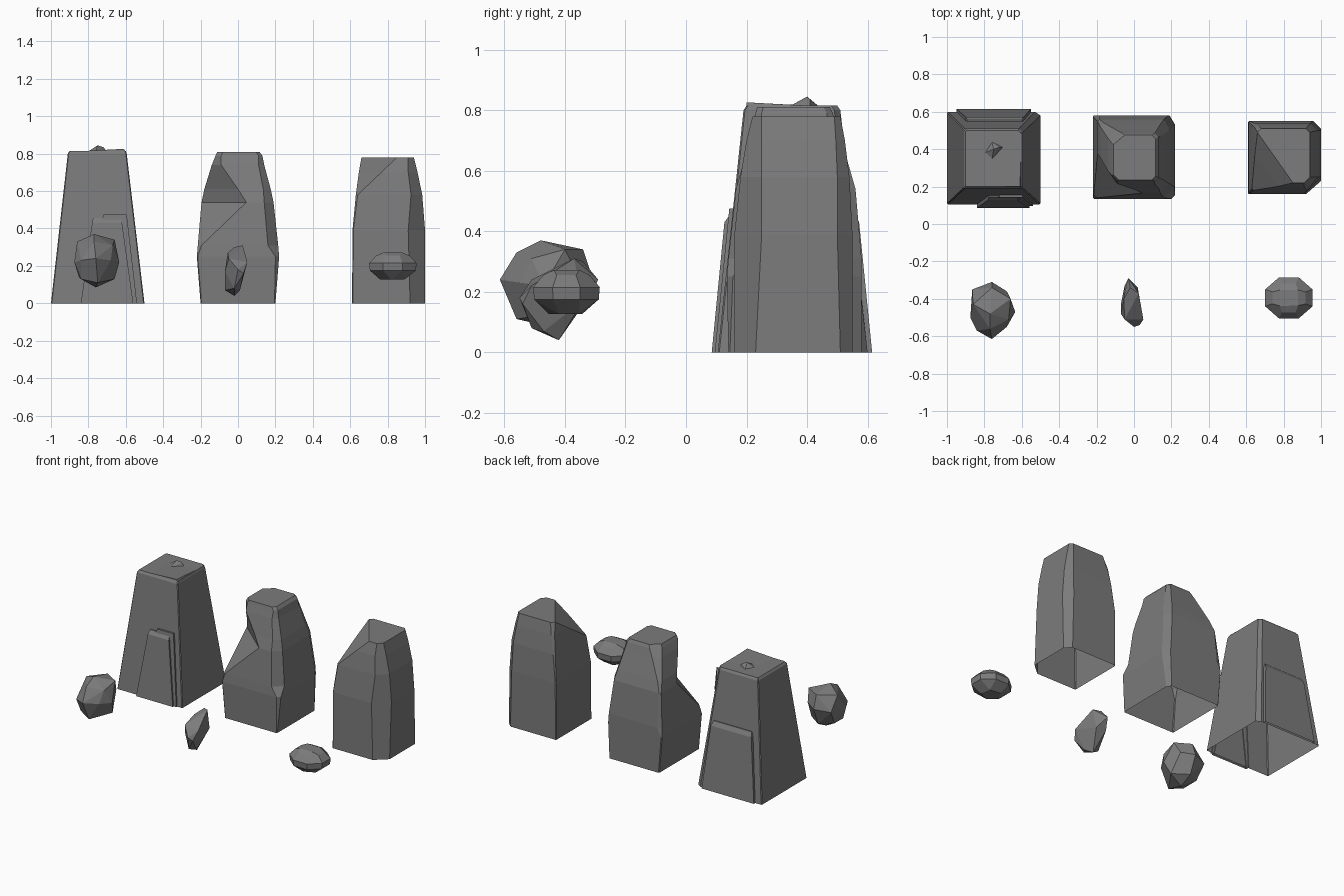
import bpy, bmesh, math

stone = bpy.data.materials.new("dark_stone")
stone.diffuse_color = (0.2, 0.2, 0.2, 1)

def finish(bm, name):
    bmesh.ops.remove_doubles(bm, verts=bm.verts, dist=0.0005)
    bmesh.ops.recalc_face_normals(bm, faces=bm.faces)
    me = bpy.data.meshes.new(name)
    bm.to_mesh(me)
    bm.free()
    me.materials.append(stone)
    ob = bpy.data.objects.new(name, me)
    bpy.context.collection.objects.link(ob)
    return ob

def loft(name, rings):
    """Open-bottomed. Ring: z, x0, x1, y0, y1, then (dx, dy) corner cuts FL, FR, BR, BL."""
    bm = bmesh.new()
    loops = []
    for z, x0, x1, y0, y1, *cuts in rings:
        a, b, c, d = cuts if cuts else [(0.002, 0.002)] * 4
        pts = [(x0, y0 + a[1]), (x0 + a[0], y0), (x1 - b[0], y0), (x1, y0 + b[1]),
               (x1, y1 - c[1]), (x1 - c[0], y1), (x0 + d[0], y1), (x0, y1 - d[1])]
        loops.append([bm.verts.new((x, y, z)) for x, y in pts])
    for lo, hi in zip(loops, loops[1:]):
        for i in range(8):
            j = (i + 1) % 8
            bm.faces.new((lo[i], lo[j], hi[j], hi[i]))
    bm.faces.new(loops[-1])
    return finish(bm, name)

def slab(name, rings, y_in):
    """Panel on a pillar face: outline ring heights with outer y, no inner face."""
    bm = bmesh.new()
    rows = []
    for z, x0, x1, y in rings:
        rows.append([bm.verts.new(p) for p in ((x0, y_in(z), z), (x0, y, z), (x1, y, z), (x1, y_in(z), z))])
    for lo, hi in zip(rows, rows[1:]):
        for i in range(3):
            bm.faces.new((lo[i], lo[i + 1], hi[i + 1], hi[i]))
    bm.faces.new(rows[-1])
    return finish(bm, name)

def rock(name, pts):
    bm = bmesh.new()
    for p in pts:
        bm.verts.new(p)
    bmesh.ops.convex_hull(bm, input=bm.verts)
    loose = [v for v in bm.verts if not v.link_faces]
    bmesh.ops.delete(bm, geom=loose, context='VERTS')
    bmesh.ops.dissolve_limit(bm, angle_limit=math.radians(8), verts=bm.verts, edges=bm.edges)
    return finish(bm, name)

S = (0.005, 0.005)
M = (0.03, 0.03)

# Tapered left pillar with slabs on front and back
loft("tapered_pillar", [
    (0.00, -1.00, -0.50, 0.105, 0.60, S, S, (0.03, 0.02), S),
    (0.80, -0.91, -0.595, 0.19, 0.51, S, S, (0.02, 0.02), S),
    (0.815, -0.90, -0.60, 0.20, 0.50, S, S, (0.02, 0.02), S)])
front = lambda z: 0.11 + 0.106 * z
back = lambda z: 0.595 - 0.112 * z
slab("front_slab", [(0.00, -0.84, -0.56, 0.085), (0.43, -0.78, -0.62, 0.127),
                    (0.455, -0.775, -0.625, 0.145)], front)
slab("front_slab_backing", [(0.00, -0.82, -0.54, 0.095), (0.475, -0.72, -0.595, 0.143)], front)
slab("back_slab", [(0.00, -0.95, -0.55, 0.615), (0.43, -0.90, -0.59, 0.572),
                   (0.46, -0.89, -0.60, 0.555)], back)
rock("top_chip", [(-0.80, 0.38, 0.812), (-0.70, 0.41, 0.812), (-0.76, 0.44, 0.812),
                  (-0.76, 0.34, 0.812), (-0.75, 0.40, 0.845), (-0.72, 0.41, 0.835)])
rock("top_ridge", [(-0.90, 0.20, 0.81), (-0.60, 0.20, 0.81), (-0.61, 0.20, 0.826),
                   (-0.72, 0.21, 0.83), (-0.60, 0.49, 0.81), (-0.62, 0.38, 0.824),
                   (-0.90, 0.50, 0.81)])

# Middle pillar with a deep bite in the front left corner
loft("notched_pillar", [
    (0.00, -0.20, 0.20, 0.14, 0.58, S, S, (0.02, 0.03), S),
    (0.25, -0.22, 0.22, 0.135, 0.58, S, (0.02, 0.02), (0.03, 0.05), S),
    (0.31, -0.215, 0.215, 0.14, 0.58, (0.02, 0.02), (0.055, 0.06), (0.03, 0.05), (0.03, 0.01)),
    (0.54, -0.195, 0.19, 0.165, 0.56, (0.24, 0.21), (0.05, 0.05), (0.03, 0.05), (0.01, 0.01)),
    (0.61, -0.18, 0.175, 0.185, 0.54, (0.18, 0.17), (0.04, 0.04), (0.03, 0.05), (0.02, 0.02)),
    (0.74, -0.14, 0.14, 0.215, 0.50, (0.05, 0.07), (0.03, 0.03), (0.02, 0.03), (0.05, 0.04)),
    (0.79, -0.12, 0.13, 0.23, 0.485, M, (0.02, 0.02), (0.02, 0.02), (0.06, 0.05)),
    (0.81, -0.11, 0.115, 0.235, 0.475, M, (0.02, 0.02), (0.02, 0.02), (0.06, 0.05))])

# Right pillar with bevelled edges and a sliced top corner
loft("bevelled_pillar", [
    (0.00, 0.61, 1.00, 0.16, 0.55, S, (0.08, 0.07), (0.04, 0.04), S),
    (0.39, 0.612, 1.00, 0.16, 0.55, S, (0.09, 0.09), (0.05, 0.05), S),
    (0.58, 0.63, 0.985, 0.18, 0.54, (0.01, 0.01), (0.06, 0.07), (0.04, 0.04), (0.01, 0.01)),
    (0.70, 0.646, 0.96, 0.20, 0.525, (0.12, 0.17), (0.05, 0.05), M, (0.02, 0.01)),
    (0.78, 0.66, 0.94, 0.22, 0.51, (0.19, 0.27), M, (0.02, 0.02), (0.02, 0.02))])

# Loose rocks as hulls of their corners
rock("left_rock", [
    (-0.77, -0.48, 0.37), (-0.86, -0.43, 0.33), (-0.66, -0.40, 0.34), (-0.77, -0.56, 0.33),
    (-0.76, -0.31, 0.25), (-0.865, -0.35, 0.24), (-0.68, -0.36, 0.26), (-0.635, -0.47, 0.22),
    (-0.875, -0.50, 0.22), (-0.76, -0.615, 0.24), (-0.84, -0.57, 0.23), (-0.68, -0.55, 0.23),
    (-0.76, -0.45, 0.085), (-0.66, -0.43, 0.13), (-0.85, -0.41, 0.14), (-0.75, -0.56, 0.11),
    (-0.67, -0.51, 0.31), (-0.76, -0.34, 0.34), (-0.76, -0.36, 0.13), (-0.84, -0.52, 0.13)])
rock("middle_rock", [
    (-0.02, -0.34, 0.30), (0.025, -0.37, 0.31), (-0.055, -0.40, 0.27), (-0.03, -0.29, 0.24),
    (0.02, -0.34, 0.17), (-0.07, -0.48, 0.17), (0.05, -0.51, 0.22), (0.03, -0.54, 0.16),
    (0.00, -0.55, 0.18), (-0.05, -0.51, 0.24), (-0.02, -0.42, 0.04), (-0.07, -0.43, 0.07),
    (0.01, -0.47, 0.07), (-0.05, -0.33, 0.17), (-0.02, -0.51, 0.08)])
pts = []
for z, r, n, off in ((0.272, 0.5, 4, 0.8), (0.255, 0.7, 8, 0.39), (0.215, 1.0, 8, 0.39),
                     (0.175, 0.97, 8, 0.39), (0.127, 0.5, 5, 0.8)):
    for i in range(n):
        t = off + math.tau * i / n
        pts.append((0.828 + 0.137 * r * math.cos(t), -0.395 + 0.119 * r * math.sin(t), z))
rock("right_rock", pts)
